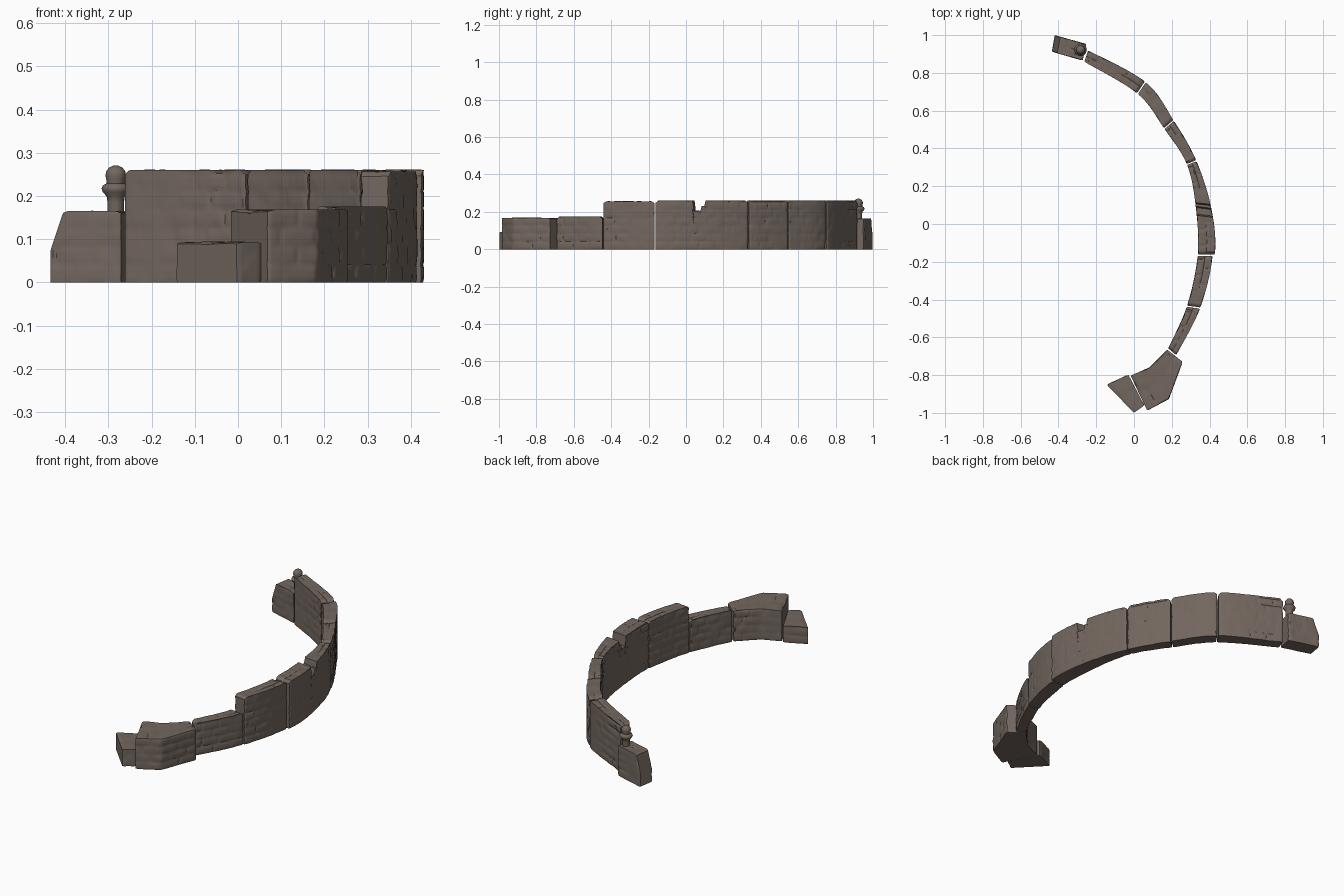
import bpy, bmesh, math
from mathutils import Vector, noise

if "Cube" in bpy.data.objects:
    bpy.data.objects.remove(bpy.data.objects["Cube"])

stone = bpy.data.materials.new("weathered_brown_stone")
stone.diffuse_color = (0.17, 0.135, 0.113, 1)
stone.use_nodes = True
stone.node_tree.nodes["Principled BSDF"].inputs["Base Color"].default_value = stone.diffuse_color


def finish(bm, name, angle=38):
    bmesh.ops.recalc_face_normals(bm, faces=bm.faces)
    me = bpy.data.meshes.new(name)
    bm.to_mesh(me)
    bm.free()
    me.materials.append(stone)
    ob = bpy.data.objects.new(name, me)
    bpy.context.collection.objects.link(ob)
    bpy.ops.object.select_all(action='DESELECT')
    ob.select_set(True)
    bpy.context.view_layer.objects.active = ob
    bpy.ops.object.shade_smooth_by_angle(angle=math.radians(angle))
    return ob


def spline(pts, t):
    """Catmull-Rom point at index t."""
    i = min(int(t), len(pts) - 2)
    f = t - i
    p = [Vector(pts[max(0, min(len(pts) - 1, i + k))]) for k in (-1, 0, 1, 2)]
    return 0.5 * (2 * p[1] + (p[2] - p[0]) * f + (2 * p[0] - 5 * p[1] + 4 * p[2] - p[3]) * f * f
                  + (3 * p[1] - p[0] - 3 * p[2] + p[3]) * f ** 3)


def linear(pts, t):
    i = min(int(t), len(pts) - 2)
    return Vector(pts[i]).lerp(Vector(pts[i + 1]), t - i)


def mortar(a, z, seed):
    """Depth of mortar joints and weathering at length a, height z."""
    course = 0.042
    row = math.floor(z / course)
    dz = abs(z / course - round(z / course)) * course
    brick = 0.085
    s = a / brick + 0.5 * (row % 2) + 0.2 * noise.noise(Vector((row * 3.1, seed, 0)))
    da = abs(s - round(s)) * brick
    worn = max(0.0, 0.6 + noise.noise(Vector((a * 5, z * 6, seed))))
    d = 0.0045 * worn * max(0, 1 - min(dz, da) / 0.008)
    return d + 0.003 * noise.noise(Vector((a * 22, z * 22, seed + 9)))


def block(name, outer, inner, h, curve, t0, t1, seed, notch=None, lean=0.0, vee=0.8):
    """Stone block swept between an outer and an inner ground line."""
    n = max(8, int((curve(outer, t1) - curve(outer, t0)).length / 0.007))
    ts = [t0 + (t1 - t0) * k / n for k in range(n + 1)]
    O = [curve(outer, t) for t in ts]
    I = [curve(inner, t) for t in ts]
    arc = [0.0]
    for k in range(n):
        arc.append(arc[-1] + ((O[k + 1] + I[k + 1]) - (O[k] + I[k])).length / 2)
    nz, nt = max(8, int(h / 0.008)), 10
    bm = bmesh.new()
    rings = []
    for k, a in enumerate(arc):
        across = (I[k] - O[k]).normalized()
        end = min(a, arc[-1] - a)
        chip = max(0, 0.014 - end) * vee
        top = h - chip
        if notch:
            top -= notch(O[k].y)
        side = max(0, 0.006 - end) * 0.6
        ring = []
        zs = [top * j / nz for j in range(nz + 1)]

        def add(p, z):
            back = lean * max(0, (z / h - 0.45) / 0.55) * max(0, 1 - a / arc[-1]) if lean else 0
            q = p + (O[-1] - O[0]).normalized() * back
            ring.append(bm.verts.new((q.x, q.y, max(0, z))))

        for z in zs:                                   # outer face
            add(O[k] + across * (side + max(0, mortar(a, z, seed))), z)
        for j in range(1, nt):                         # top
            f = j / nt
            d = mortar(a + 0.02, f * 0.084, seed + 4)
            add(O[k].lerp(I[k], f), top - max(-0.001, d))
        for z in reversed(zs):                         # inner face
            add(I[k] - across * (side + max(0, mortar(a + 0.03, z, seed + 7))), z)
        rings.append(ring)
    m = len(rings[0])
    for r, q in zip(rings, rings[1:]):
        for j in range(m):
            bm.faces.new((r[j], r[(j + 1) % m], q[(j + 1) % m], q[j]))
    bm.faces.new(rings[0])
    bm.faces.new(rings[-1])
    return finish(bm, name)


# Curved wall: outer and inner ground lines, one station per joint
OUT = [(-0.245, 0.92), (0.06, 0.752), (0.21, 0.548), (0.33, 0.335), (0.41, 0.08),
       (0.428, -0.165), (0.362, -0.445), (0.235, -0.695)]
INN = [(-0.265, 0.86), (0.018, 0.69), (0.16, 0.505), (0.28, 0.315), (0.327, 0.09),
       (0.337, -0.165), (0.28, -0.435), (0.18, -0.66)]


def broken_gap(y):
    """Missing stones in the top of the long wall section."""
    if 0.04 < y < 0.082:
        return 0.055
    return 0.03 if 0.082 <= y < 0.1 else 0.0


SECTIONS = [(0, 1, 0.26, None), (1, 2, 0.26, None), (2, 3, 0.26, None),
            (3, 5, 0.26, broken_gap), (5, 6, 0.256, None), (6, 7, 0.175, None)]
for i, (a, b, h, gap) in enumerate(SECTIONS):
    slim = 0.012 if a >= 5 else 0.0        # last sections are a little thinner
    out = [(x - slim, y) for x, y in OUT]
    block(f"wall_section_{i + 1}", out, INN, h, spline, a + 0.012, b - 0.012, i * 13.7, gap)

# Wide angled bastion at the front end
block("bastion", [(0.258, -0.73), (0.185, -0.927), (0.07, -0.988)],
      [(0.175, -0.665), (0.08, -0.76), (-0.018, -0.803)], 0.168, linear, 0, 2, 90.1, vee=0.3)

# Low step beside the bastion
block("low_step", [(0.055, -0.96), (0.0, -1.0)], [(-0.03, -0.797), (-0.145, -0.85)],
      0.093, linear, 0, 1, 71.3, vee=0.3)

# End pier at the back with a worn, leaning end
block("end_pier", [(-0.42, 1.0), (-0.252, 0.953)], [(-0.435, 0.912), (-0.272, 0.865)],
      0.165, linear, 0, 1, 55.5, lean=0.032, vee=0.3)

# Knobbed post on the end pier
PROFILE = [(0.019, 0.04), (0.019, 0.185), (0.021, 0.199), (0.03, 0.209), (0.033, 0.217),
           (0.03, 0.224), (0.021, 0.229), (0.022, 0.238), (0.024, 0.247), (0.022, 0.257),
           (0.015, 0.266), (0.006, 0.27)]
bm = bmesh.new()
rows = [[bm.verts.new((-0.283 + r * math.cos(k * math.tau / 20), 0.922 + r * math.sin(k * math.tau / 20), z))
         for k in range(20)] for r, z in PROFILE]
for r, q in zip(rows, rows[1:]):
    for k in range(20):
        bm.faces.new((r[k], r[(k + 1) % 20], q[(k + 1) % 20], q[k]))
bm.faces.new(rows[0])
bm.faces.new(rows[-1])
finish(bm, "knob_post", 60)
